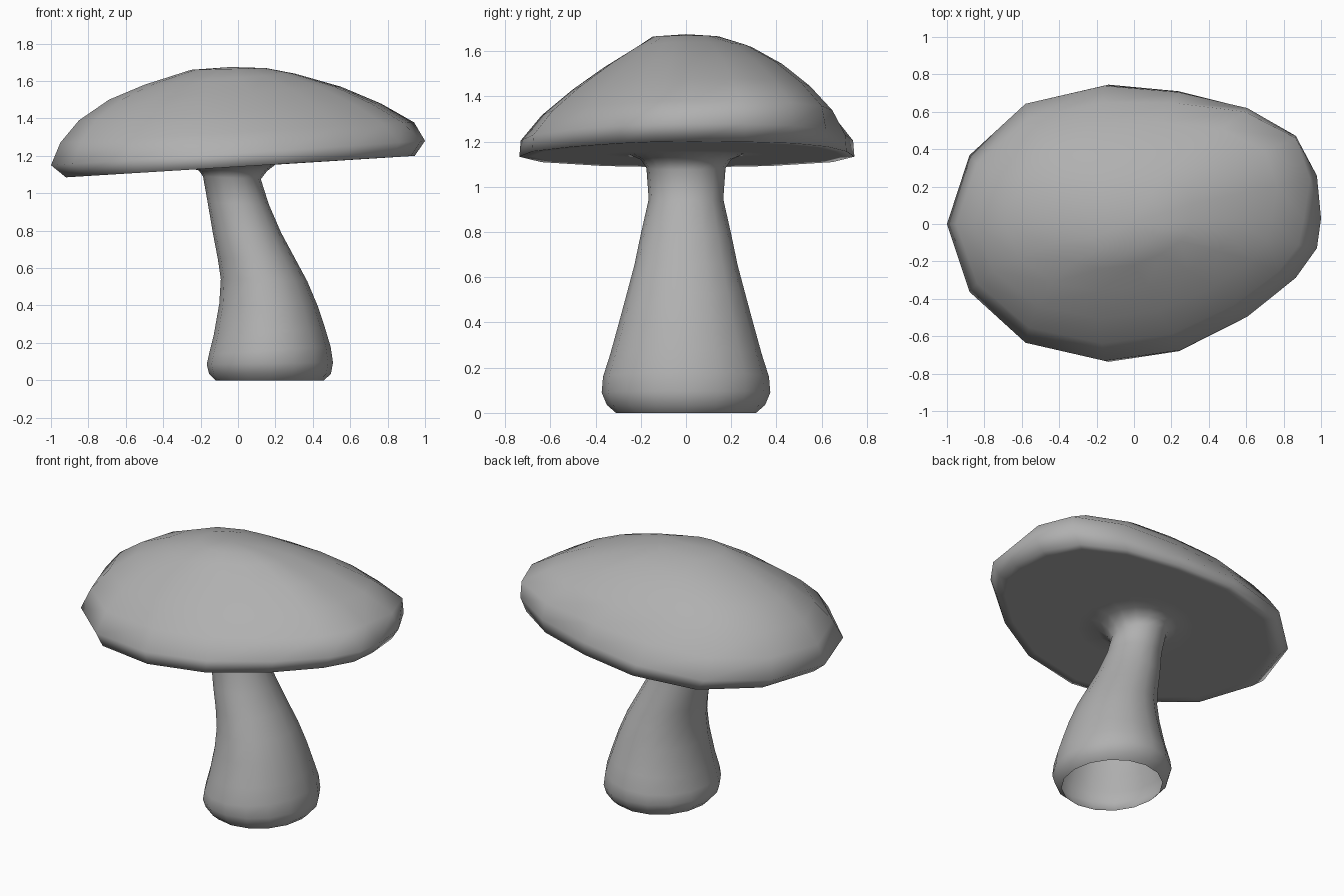
import bpy, bmesh, math

N = 16
# Uneven cap outline seen from above, starting at -x and going round by +y
OUTLINE = [(-1, 0), (-.88, .37), (-.58, .648), (-.16, .745), (.24, .71), (.605, .625),
           (.865, .475), (.978, .26), (1, .03), (.978, -.13), (.865, -.29), (.605, -.5),
           (.245, -.68), (-.16, -.737), (-.58, -.64), (-.88, -.365)]
OUTLINE = [(x, y / .745) for x, y in OUTLINE]
CIRCLE = [(-math.cos(2 * math.pi * i / N), math.sin(2 * math.pi * i / N)) for i in range(N)]

# Mid grey for the whole model
grey = bpy.data.materials.new("grey")
grey.diffuse_color = (.435, .435, .435, 1)


def ring(shape, xl, xr, yf, yb, zl, zr, bulge=0):
    """Fit a unit shape to x and y extents, tilting from zl to zr; bulge swells the +x +y corner."""
    pts = []
    mid, half = (xl + xr) / 2, (xr - xl) / 2
    for u, v in shape:
        k = 1 + bulge * max(u, 0) * max(v, 0)
        pts.append((mid + half * u * k, v * k * (yb if v > 0 else yf),
                    zl + (zr - zl) * (u + 1) / 2))
    return pts


def loft(name, rings, tip=None):
    bm = bmesh.new()
    loops = [[bm.verts.new(p) for p in r] for r in rings]
    for a, b in zip(loops, loops[1:]):
        for i in range(N):
            j = (i + 1) % N
            bm.faces.new((a[j], a[i], b[i], b[j]))
    if tip:
        top = bm.verts.new(tip)
        for i in range(N):
            bm.faces.new((loops[-1][(i + 1) % N], loops[-1][i], top))
    for f in bm.faces:
        f.smooth = True
    mesh = bpy.data.meshes.new(name)
    bm.to_mesh(mesh)
    bm.free()
    mesh.materials.append(grey)
    obj = bpy.data.objects.new(name, mesh)
    bpy.context.collection.objects.link(obj)
    return obj


# Ring shared by the stem flare and the cap underside, flush with the underside
joint = ring(CIRCLE, -.36, .33, .36, .36, 1.123, 1.161)

# Cap: underside, rim, then dome
cap_rows = [
    (-.86, .885, .69, .69, 1.09, 1.196),
    (-.92, .945, .745, .745, 1.085, 1.20),
    (-1.0, 1.0, .739, .739, 1.15, 1.28),
    (-.95, .90, .645, .65, 1.27, 1.38, .2),
    (-.85, .73, .51, .55, 1.39, 1.48, .2),
    (-.69, .53, .365, .43, 1.50, 1.57, .17),
    (-.50, .30, .24, .30, 1.58, 1.64, .1),
    (-.25, .15, .15, .15, 1.66, 1.669),
]
loft("cap", [joint] + [ring(OUTLINE, *r) for r in cap_rows], (-.04, 0, 1.675))

# Stem: leaning, hollow at the base; rows are left x, right x, half depth, left z, right z
stem_rows = [
    (-.12, .46, .31, 0, 0),
    (-.155, .497, .35, .035, .035),
    (-.167, .508, .373, .085, .095),
    (-.155, .495, .367, .14, .18),
    (-.13, .465, .335, .24, .28),
    (-.10, .425, .295, .41, .40),
    (-.092, .37, .26, .54, .53),
    (-.108, .30, .228, .65, .66),
    (-.135, .23, .20, .79, .79),
    (-.162, .165, .165, .95, .94),
    (-.187, .122, .175, 1.09, 1.075),
    (-.21, .155, .20, 1.122, 1.118),
    (-.25, .20, .25, 1.132, 1.153),
]
loft("stem", [ring(CIRCLE, a, b, d, d, zl, zr) for a, b, d, zl, zr in stem_rows] + [joint])
